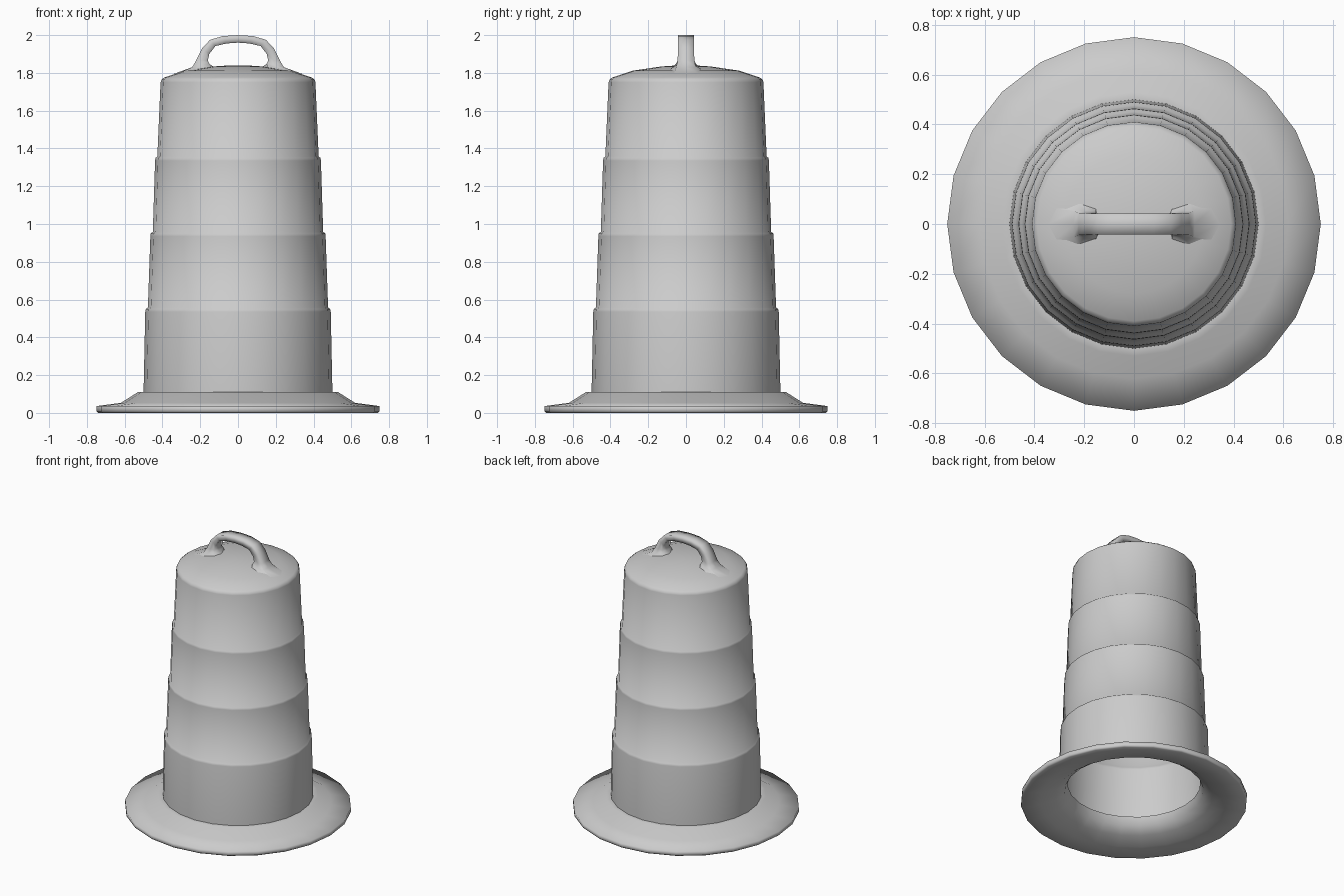
import bpy, bmesh
from math import cos, sin, tau, radians

if "Cube" in bpy.data.objects:
    bpy.data.objects.remove(bpy.data.objects["Cube"])

SIDES = 24


def finish(name, bm, angle=180):
    bmesh.ops.recalc_face_normals(bm, faces=bm.faces)
    mesh = bpy.data.meshes.new(name)
    bm.to_mesh(mesh)
    bm.free()
    obj = bpy.data.objects.new(name, mesh)
    bpy.context.collection.objects.link(obj)
    bpy.ops.object.select_all(action='DESELECT')
    obj.select_set(True)
    bpy.context.view_layer.objects.active = obj
    bpy.ops.object.shade_smooth_by_angle(angle=radians(angle))
    return obj


def bridge(bm, loops):
    """Join successive closed vertex loops with quads."""
    for a, b in zip(loops, loops[1:]):
        n = len(a)
        for i in range(n):
            j = (i + 1) % n
            bm.faces.new((a[i], a[j], b[j], b[i]))


def lathe(name, profile, cap=False):
    """Spin an (r, z) profile around z; optionally close the last ring."""
    bm = bmesh.new()
    rings = [[bm.verts.new((r * cos(tau * i / SIDES), r * sin(tau * i / SIDES), z))
              for i in range(SIDES)] for r, z in profile]
    bridge(bm, rings)
    if cap:
        bm.faces.new(rings[-1])
    return finish(name, bm)


# Flared base ring with a hollowed underside
lathe("base_ring", [(0.50, 0.11), (0.53, 0.11), (0.62, 0.053), (0.75, 0.036),
                    (0.75, 0.008), (0.74, 0.0), (0.62, 0.018), (0.52, 0.048),
                    (0.46, 0.09), (0.44, 0.145)])

# Hollow stepped barrel with a domed lid
lathe("barrel", [(0.50, 0.11), (0.491, 0.535), (0.488, 0.55), (0.477, 0.558),
                 (0.464, 0.935), (0.462, 0.95), (0.451, 0.958),
                 (0.439, 1.335), (0.437, 1.35), (0.427, 1.358),
                 (0.41, 1.75), (0.405, 1.765), (0.39, 1.776), (0.28, 1.812),
                 (0.13, 1.834), (0.04, 1.84)], cap=True)


def lid_height(r):
    """Height of the domed lid at radius r."""
    return 1.84 - 0.36 * r * r


# Carrying handle: sections as inner x, z, outer x, z, half width
half = [(0.152, 1.848, 0.243, 1.83, 0.052),
        (0.16, 1.865, 0.222, 1.865, 0.044),
        (0.152, 1.90, 0.19, 1.93, 0.043),
        (0.12, 1.942, 0.148, 1.975, 0.043),
        (0.06, 1.956, 0.08, 1.995, 0.043)]
top = [(0.0, 1.96, 0.0, 2.0, 0.043)]
mirrored = [(-a, b, -c, d, w) for a, b, c, d, w in reversed(half)]
# position around a section: 0 inner to 1 outer, and side across y
RIM = [(0, -1), (0, 0), (0, 1), (0.5, 1), (1, 1), (1, 0), (1, -1), (0.5, -1)]


def foot(bm, sign):
    """Spread-out oval footing that melts into the lid."""
    loop = []
    for t, s in RIM:
        dx, dy = (t - 0.5) * 2, s
        k = 0.72 if dx and dy else 1.0
        x = 0.225 + dx * k * (0.12 if dx > 0 else 0.10)
        y = dy * k * 0.085
        loop.append(bm.verts.new((sign * x, y, lid_height((x * x + y * y) ** 0.5) - 0.004)))
    return loop


bm = bmesh.new()
loops = [foot(bm, 1)]
for xi, zi, xo, zo, w in half + top + mirrored:
    loops.append([bm.verts.new((xi + (xo - xi) * t, s * w, zi + (zo - zi) * t))
                  for t, s in RIM])
loops.append(foot(bm, -1))
bridge(bm, loops)
finish("handle", bm)
